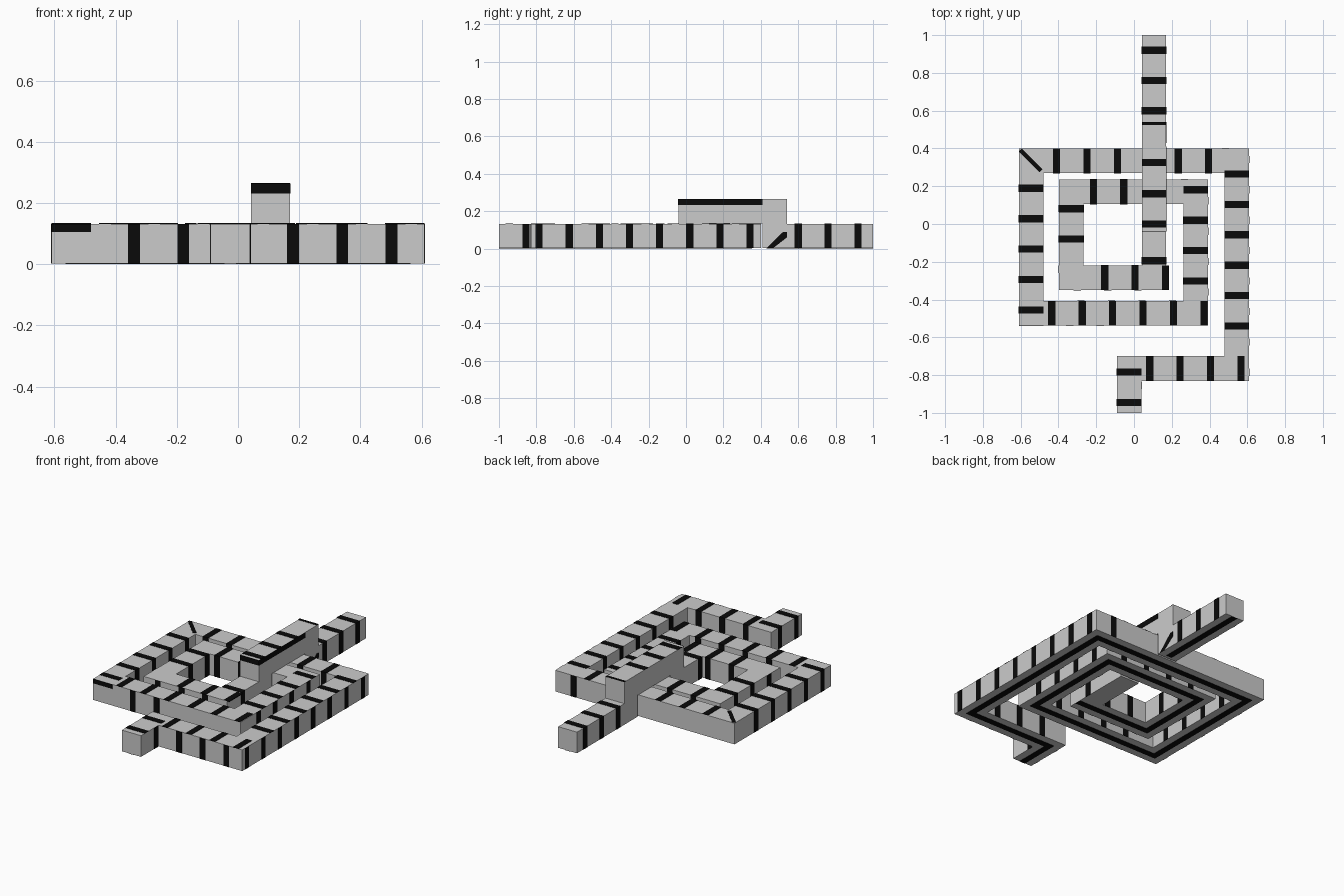
import bpy, bmesh
from mathutils import Vector

if "Cube" in bpy.data.objects:
    bpy.data.objects.remove(bpy.data.objects["Cube"])

W, H, Z0, T = 0.065, 0.132, 0.002, 0.002   # half width, trace height, base, plate overhang
S = 0.019                                  # half width of a band
STEP = 0.161


def material(name, v):
    m = bpy.data.materials.new(name)
    m.diffuse_color = (v, v, v, 1)
    m.use_nodes = True
    m.node_tree.nodes["Principled BSDF"].inputs["Base Color"].default_value = m.diffuse_color
    return m


GREY = material("light grey", 0.6)
BLACK = material("band black", 0.003)


def finish(bm, name, mat):
    bmesh.ops.recalc_face_normals(bm, faces=bm.faces)
    me = bpy.data.meshes.new(name)
    bm.to_mesh(me)
    bm.free()
    me.materials.append(mat)
    ob = bpy.data.objects.new(name, me)
    bpy.context.collection.objects.link(ob)


def prism(bm, pts, vec):
    """Closed prism: polygon swept along a vector."""
    a = [bm.verts.new(p) for p in pts]
    b = [bm.verts.new(Vector(p) + Vector(vec)) for p in pts]
    bm.faces.new(a)
    bm.faces.new(b[::-1])
    for i in range(len(a)):
        j = (i + 1) % len(a)
        bm.faces.new((a[i], a[j], b[j], b[i]))


def box(bm, x0, x1, y0, y1, z0, z1):
    prism(bm, [(x0, y0, z0), (x1, y0, z0), (x1, y1, z0), (x0, y1, z0)], (0, 0, z1 - z0))


# Spiral trace: square section with mitred corners along a centre path
path = [Vector(p) for p in [(-.025, -1), (-.025, -.765), (.545, -.765), (.545, .335),
        (-.545, .335), (-.545, -.472), (.327, -.472), (.327, .17),
        (-.332, .17), (-.332, -.285), (.17, -.285)]]
bm = bmesh.new()
rings = []
for i, p in enumerate(path):
    dirs = []
    if i > 0:
        dirs.append((p - path[i - 1]).normalized())
    if i < len(path) - 1:
        dirs.append((path[i + 1] - p).normalized())
    n = sum((Vector((-d.y, d.x)) for d in dirs), Vector((0, 0))) * W
    l, r = p + n, p - n
    rings.append([bm.verts.new((q.x, q.y, z)) for q, z in
                  ((l, Z0), (r, Z0), (r, H), (l, H))])
for a, b in zip(rings, rings[1:]):
    for k in range(4):
        m = (k + 1) % 4
        bm.faces.new((a[k], a[m], b[m], b[k]))
bm.faces.new(rings[0])
bm.faces.new(rings[-1][::-1])
finish(bm, "spiral_trace", GREY)

# Outgoing trace that steps up and bridges over the spiral turns
KX0, KX1, TOP = 0.042, 0.17, 0.264
bm = bmesh.new()
profile = [(-.22, Z0), (.09, Z0), (.09, .134), (.41, .134), (.41, Z0), (1, Z0), (1, H),
           (.54, H), (.54, TOP), (-.04, TOP), (-.04, H), (-.22, H)]
prism(bm, [(KX0, y, z) for y, z in profile], (KX1 - KX0, 0, 0))
finish(bm, "bridge_trace", GREY)

# Bands per segment: (start, count) for the top, the outer side and the inner side
segments = [
    ((-.945, 2), (-.855, 1), (-.945, 2)),
    ((.083, 4), (.18, 3), (.083, 3)),
    ((-.54, 6), (-.785, 8), (-.54, 5)),
    ((-.41, 6), (.485, 1), (-.41, 6)),
    ((-.455, 5), (-.455, 5), (-.295, 4)),
    ((-.435, 6), (-.34, 2), (-.28, 4)),
    ((-.302, 4), (-.36, 4), (-.302, 3)),
    ((-.215, 3), (-.215, 4), (-.215, 3)),
    ((-.08, 2), (-.24, 3), (-.08, 2)),
    ((-.155, 3), (-.3, 3), (-.155, 2)),
]
bm = bmesh.new()
for (p, q), spec in zip(zip(path, path[1:]), segments):
    d = (q - p).normalized()
    vertical = abs(d.y) > .5
    side = -1 if (d.x < -.5 or d.y > .5) else 1     # left of travel, as axis sign
    c = p.x if vertical else p.y
    for kind, (start, count) in enumerate(spec):
        for k in range(count):
            t = start + STEP * k
            if kind == 0:
                u0, u1, z0, z1 = c - W, c + W, H - T, H + T
            else:
                sgn = side if kind == 2 else -side
                u0, u1, z0, z1 = c + sgn * W - T, c + sgn * W + T, Z0, H
            if vertical:
                box(bm, u0, u1, t - S, t + S, z0, z1)
            else:
                box(bm, t - S, t + S, u0, u1, z0, z1)
# Upper corner diagonal, entry end band and lower left edge band
prism(bm, [(-.61, .385, H), (-.595, .40, H), (-.485, .29, H), (-.50, .275, H)], (0, 0, T))
box(bm, .002, .04, -1, -1 + T, Z0, H)
box(bm, -.61, -.48, -.537 - T, -.537 + T, .105, H)
finish(bm, "spiral_bands", BLACK)

# Lengthwise stripe under each spiral segment
bm = bmesh.new()
for p, q in zip(path, path[1:]):
    d = (q - p).normalized() * S
    a, b = p - d * (0 if p == path[0] else 1), q + d * (0 if q == path[-1] else 1)
    n = Vector((-d.y, d.x))
    prism(bm, [(v.x, v.y, 0) for v in (a + n, b + n, b - n, a - n)], (0, 0, T * 1.5))
box(bm, .087, .125, .43, 1, 0, T * 1.5)
finish(bm, "underside_stripes", BLACK)

# Bands on the bridge trace
bm = bmesh.new()
for y in (-.195, .6, .76, .92):
    box(bm, KX0 - T, KX1 + T, y - S, y + S, H - T, H + T)
    for x in (KX0, KX1):
        box(bm, x - T, x + T, y - S, y + S, Z0, H)
for y, s in ((0, S), (.16, S), (.325, S), (.532, .008)):
    box(bm, KX0, KX1, y - s, y + s, TOP - T, TOP + T)
box(bm, KX1 - T, KX1 + T, -.04, .41, .232, TOP)
box(bm, KX0, KX1, -.04 - T, -.04 + T, .232, TOP)
prism(bm, [(KX1, .43, Z0), (KX1, .465, Z0), (KX1, .54, .06), (KX1, .54, .09), (KX1, .52, .09)],
      (T, 0, 0))
finish(bm, "bridge_bands", BLACK)
